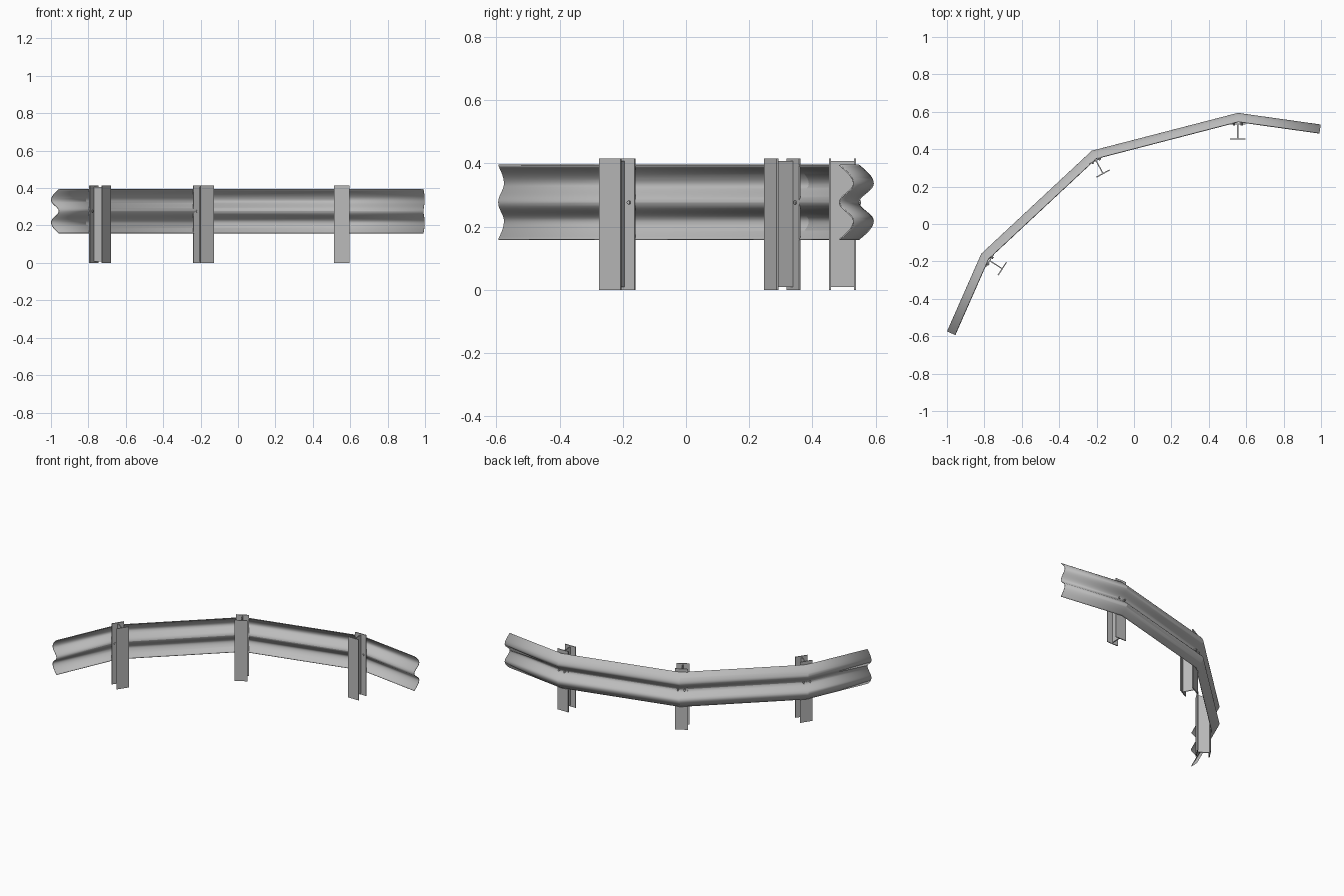
import bpy, bmesh, math
from mathutils import Vector, Matrix

old = bpy.data.objects.get("Cube")
if old:
    bpy.data.objects.remove(old, do_unlink=True)

steel = bpy.data.materials.new("galvanised_grey")
steel.use_nodes = True
grey = (0.5, 0.5, 0.5, 1)
steel.diffuse_color = grey
steel.node_tree.nodes["Principled BSDF"].inputs["Base Color"].default_value = grey


def add_object(name, bm):
    bmesh.ops.recalc_face_normals(bm, faces=bm.faces)
    mesh = bpy.data.meshes.new(name)
    bm.to_mesh(mesh)
    bm.free()
    mesh.materials.append(steel)
    obj = bpy.data.objects.new(name, mesh)
    bpy.context.collection.objects.link(obj)
    return obj


def smooth(obj, degrees):
    bpy.ops.object.select_all(action='DESELECT')
    obj.select_set(True)
    bpy.context.view_layer.objects.active = obj
    bpy.ops.object.shade_smooth_by_angle(angle=math.radians(degrees))


# Rail: two-hump section swept along a mitred path
path = [Vector(p) for p in ((-0.998, -0.575), (-0.815, -0.16), (-0.225, 0.39),
                            (0.555, 0.592), (0.998, 0.53))]
LOW, HIGH, DEPTH, STEPS = 0.159, 0.394, 0.045, 40


def outward(a, b):
    d = (b - a).normalized()
    return Vector((-d.y, d.x))


def hump(t):
    """Depth of the section: rounded lips at the edges, soft valley in the middle."""
    s = 1 - abs(2 * t - 1)
    if s < 0.5:
        return math.sin(math.pi * s)
    return 0.5 - 0.5 * math.cos(2 * math.pi * s)


bm = bmesh.new()
rings = []
for i, p in enumerate(path):
    n1 = outward(path[max(i - 1, 0)], path[max(i, 1)])
    last = len(path) - 1
    n2 = outward(path[min(i, last - 1)], path[min(i + 1, last)])
    mitre = (n1 + n2) / (1 + n1.dot(n2))
    ring = []
    for k in range(STEPS + 1):
        t = k / STEPS
        q = p - mitre * DEPTH * (1 - hump(t))
        ring.append(bm.verts.new((q.x, q.y, LOW + (HIGH - LOW) * t)))
    rings.append(ring)
for a, b in zip(rings, rings[1:]):
    for k in range(STEPS):
        bm.faces.new((a[k], b[k], b[k + 1], a[k + 1]))
rail = add_object("rail", bm)
smooth(rail, 20)
sheet = rail.modifiers.new("sheet_thickness", 'SOLIDIFY')
sheet.thickness = 0.004
sheet.offset = 0


# Posts: two flanges and a slightly shorter web, with bolts to the rail
def add_box(bm, size, centre):
    bmesh.ops.create_cube(bm, size=1, matrix=Matrix.Translation(centre) @ Matrix.Diagonal((*size, 1)))


HEIGHT, WIDTH, SPAN, PLATE = 0.415, 0.082, 0.086, 0.006
posts = {"right_post": (-0.702, -0.241, 57),
         "middle_post": (-0.164, 0.267, 28.5),
         "left_post": (0.555, 0.452, 0)}

for name, (x, y, angle) in posts.items():
    place = Matrix.Translation((x, y, 0)) @ Matrix.Rotation(math.radians(angle), 4, 'Z')
    bm = bmesh.new()
    for fy in (PLATE / 2, SPAN - PLATE / 2):
        add_box(bm, (WIDTH, PLATE, HEIGHT), (0, fy, HEIGHT / 2))
    add_box(bm, (PLATE, SPAN - 2 * PLATE, HEIGHT - 0.016), (0, SPAN / 2, HEIGHT / 2))
    add_object(name, bm).matrix_world = place

    bm = bmesh.new()
    for side in (-1, 1):
        spot = Matrix.Translation((side * 0.021, SPAN + 0.002, 0.276))
        bmesh.ops.create_cone(bm, cap_ends=True, segments=8, radius1=0.006, radius2=0.006,
                              depth=0.028, matrix=spot @ Matrix.Rotation(math.pi / 2, 4, 'X'))
    bolts = add_object(name + "_bolts", bm)
    bolts.matrix_world = place
